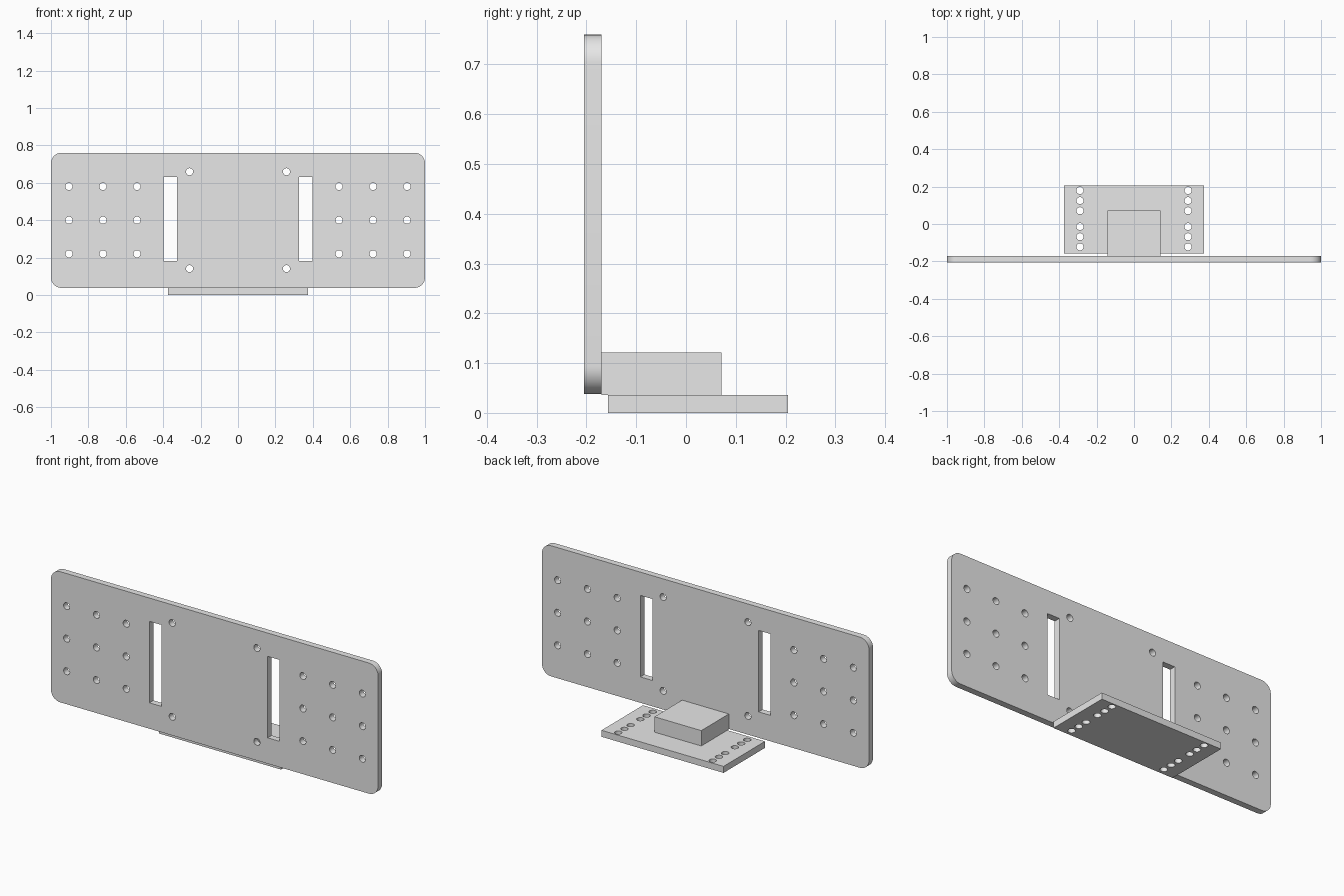
import bpy, bmesh
from math import sin, cos, pi, radians
from mathutils import Matrix, Vector

cube = bpy.data.objects.get("Cube")
if cube:
    bpy.data.objects.remove(cube, do_unlink=True)

grey = bpy.data.materials.new("plain grey")
grey.use_nodes = True
grey.diffuse_color = (0.8, 0.8, 0.8, 1)
grey.node_tree.nodes["Principled BSDF"].inputs["Base Color"].default_value = (0.8, 0.8, 0.8, 1)


def rectangle(x0, x1, y0, y1):
    return [(x0, y0), (x1, y0), (x1, y1), (x0, y1)]


def circle(x, y, r=0.019, n=24):
    return [(x + r * cos(2 * pi * i / n), y + r * sin(2 * pi * i / n)) for i in range(n)]


def rounded_rectangle(x0, x1, y0, y1, r, n=10):
    centres = [(x1 - r, y1 - r), (x0 + r, y1 - r), (x0 + r, y0 + r), (x1 - r, y0 + r)]
    return [(cx + r * cos(pi / 2 * (q + i / n)), cy + r * sin(pi / 2 * (q + i / n)))
            for q, (cx, cy) in enumerate(centres) for i in range(n + 1)]


def plate(name, loops, thickness, matrix):
    """Extrude an outline with holes, centred on its own plane."""
    curve = bpy.data.curves.new(name + "_outline", 'CURVE')
    curve.dimensions = '2D'
    curve.fill_mode = 'BOTH'
    curve.extrude = thickness / 2
    for loop in loops:
        spline = curve.splines.new('POLY')
        spline.points.add(len(loop) - 1)
        for point, (x, y) in zip(spline.points, loop):
            point.co = (x, y, 0, 1)
        spline.use_cyclic_u = True
    helper = bpy.data.objects.new(name + "_outline", curve)
    bpy.context.scene.collection.objects.link(helper)
    bpy.context.view_layer.update()
    evaluated = helper.evaluated_get(bpy.context.evaluated_depsgraph_get())
    mesh = bpy.data.meshes.new_from_object(evaluated)
    bpy.data.objects.remove(helper, do_unlink=True)
    bpy.data.curves.remove(curve)

    # Weld the caps to the walls and place the plate
    bm = bmesh.new()
    bm.from_mesh(mesh)
    bmesh.ops.remove_doubles(bm, verts=bm.verts, dist=0.0001)
    bmesh.ops.recalc_face_normals(bm, faces=bm.faces)
    bm.transform(matrix)
    bm.to_mesh(mesh)
    bm.free()
    mesh.name = name
    mesh.materials.clear()
    mesh.materials.append(grey)
    obj = bpy.data.objects.new(name, mesh)
    bpy.context.scene.collection.objects.link(obj)
    bpy.ops.object.select_all(action='DESELECT')
    obj.select_set(True)
    bpy.context.view_layer.objects.active = obj
    bpy.ops.object.shade_smooth_by_angle(angle=radians(30))
    return obj


# Upright panel: rounded outline, two slots, hole grids and corner holes
panel = [rounded_rectangle(-1, 1, 0.038, 0.76, 0.056)]
for side in (-1, 1):
    panel.append(rectangle(*sorted((side * 0.325, side * 0.398)), 0.181, 0.631))
    panel += [circle(side * x, z) for x in (0.54, 0.722, 0.904) for z in (0.22, 0.4, 0.58)]
    panel += [circle(side * 0.259, z) for z in (0.141, 0.659)]
plate("upright_panel", panel, 0.035,
      Matrix.Translation(Vector((0, -0.1875, 0))) @ Matrix.Rotation(pi / 2, 4, 'X'))

# Base plate: two rows of holes
base = [rectangle(-0.373, 0.373, -0.157, 0.205)]
for side in (-1, 1):
    base += [circle(side * 0.289, y) for y in (0.179, 0.125, 0.071, -0.014, -0.068, -0.122)]
plate("base_plate", base, 0.036, Matrix.Translation(Vector((0, 0, 0.018))))

# Block joining the panel to the base
plate("mounting_block", [rectangle(-0.143, 0.143, -0.17, 0.071)], 0.085,
      Matrix.Translation(Vector((0, 0, 0.0785))))
